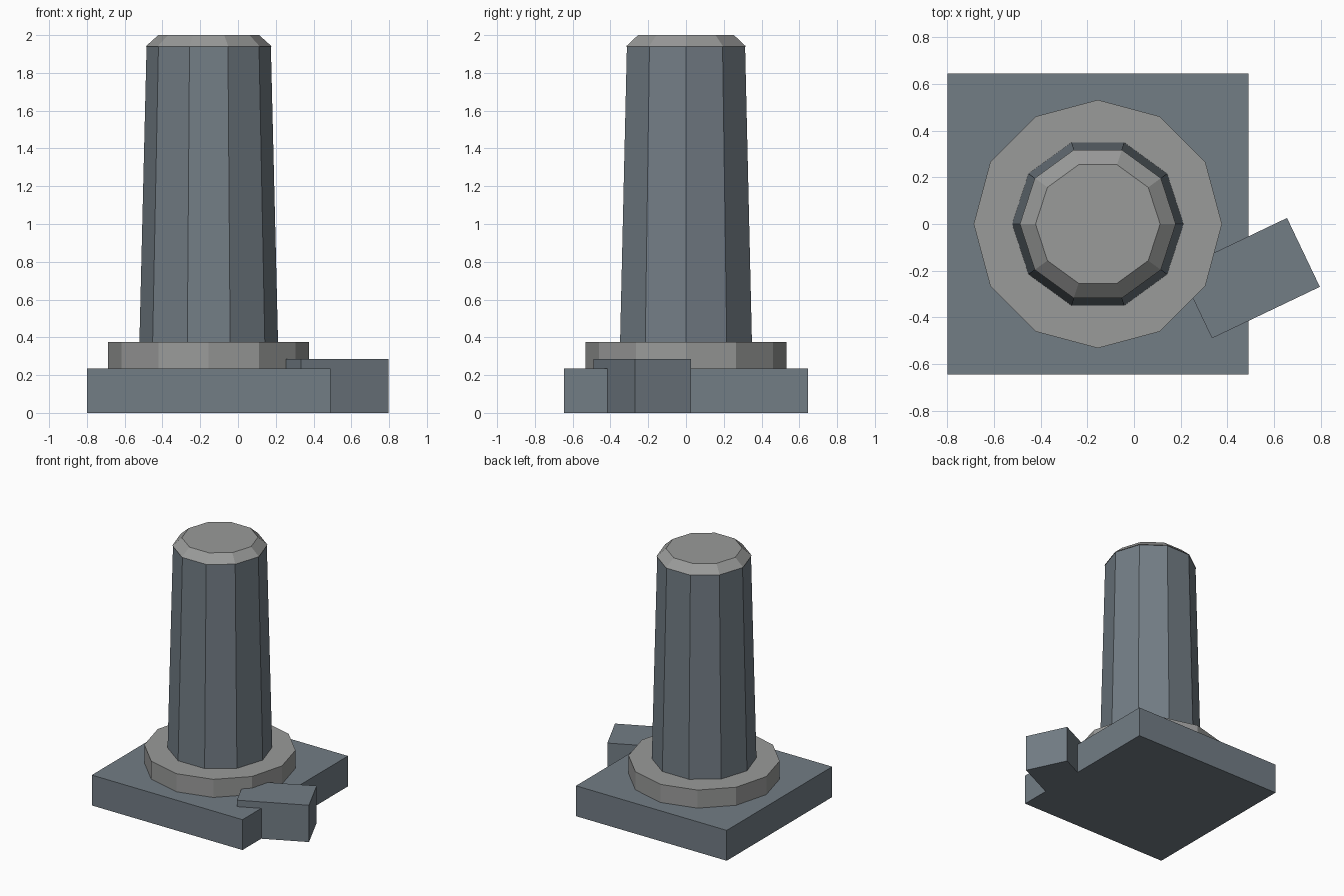
import bpy, bmesh, math
from mathutils import Matrix

if "Cube" in bpy.data.objects:
    bpy.data.objects.remove(bpy.data.objects["Cube"])


def material(name, rgb):
    m = bpy.data.materials.new(name)
    m.diffuse_color = (*rgb, 1)
    m.use_nodes = True
    m.node_tree.nodes["Principled BSDF"].inputs["Base Color"].default_value = m.diffuse_color
    return m


SLATE = material("slate stone", (0.17, 0.205, 0.235))
GREY = material("pale grey stone", (0.32, 0.325, 0.32))
AXIS_X = -0.155  # centre of the column


def finish(name, bm, mat):
    bmesh.ops.recalc_face_normals(bm, faces=bm.faces)
    me = bpy.data.meshes.new(name)
    bm.to_mesh(me)
    bm.free()
    me.materials.append(mat)
    ob = bpy.data.objects.new(name, me)
    bpy.context.collection.objects.link(ob)
    return ob


def block(name, mat, centre, size, angle=0):
    """Box standing on the ground, turned about z."""
    bm = bmesh.new()
    bmesh.ops.create_cube(bm, size=1, matrix=Matrix.Diagonal((*size, 1)))
    ob = finish(name, bm, mat)
    ob.location = (*centre, size[2] / 2)
    ob.rotation_euler.z = math.radians(angle)
    return ob


def drum(name, mat, sides, r1, r2, z1, z2):
    """Faceted frustum with one corner pointing along +x."""
    bm = bmesh.new()
    rings = [[bm.verts.new((r * math.cos(math.tau * i / sides),
                            r * math.sin(math.tau * i / sides), z))
              for i in range(sides)] for r, z in ((r1, z1), (r2, z2))]
    low, high = rings
    for i in range(sides):
        j = (i + 1) % sides
        bm.faces.new((low[i], low[j], high[j], high[i]))
    bm.faces.new(low[::-1])
    bm.faces.new(high)
    ob = finish(name, bm, mat)
    ob.location.x = AXIS_X
    return ob


# Square plinth and the loose stone beside it
block("plinth", SLATE, (AXIS_X, 0), (1.29, 1.29, 0.235))
block("fallen_stone", SLATE, (0.495, -0.232), (0.512, 0.327, 0.285), 25.5)

# Round footing, tapered shaft and chamfered cap
drum("footing", GREY, 12, 0.532, 0.532, 0.235, 0.375)
drum("shaft", SLATE, 10, 0.367, 0.329, 0.375, 1.94)
drum("cap", GREY, 10, 0.334, 0.267, 1.94, 2.0)
